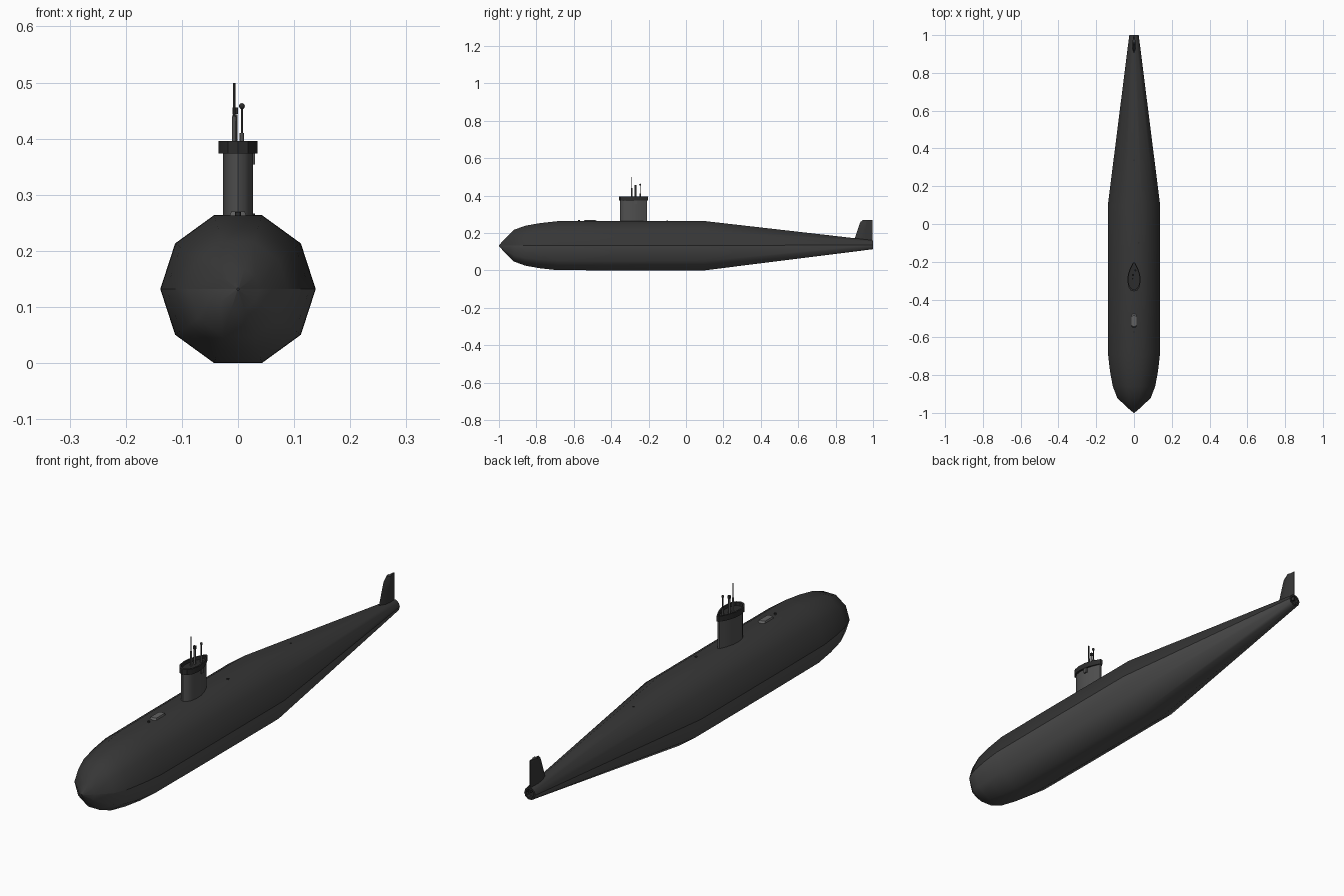
import bpy, bmesh, math
from mathutils import Vector

if "Cube" in bpy.data.objects:
    bpy.data.objects.remove(bpy.data.objects["Cube"])

CZ = 0.132


def material(name, v):
    m = bpy.data.materials.new(name)
    m.diffuse_color = (v, v, v, 1)
    m.use_nodes = True
    m.node_tree.nodes["Principled BSDF"].inputs["Base Color"].default_value = m.diffuse_color
    return m


BLACK = material("hull black", 0.037)
GREY = material("keel grey", 0.08)
DARK = material("fitting black", 0.025)
LIGHT = material("hatch grey", 0.12)


def finish(name, bm, mat, angle=None, fix=True):
    if fix:
        bmesh.ops.recalc_face_normals(bm, faces=bm.faces[:])
    me = bpy.data.meshes.new(name)
    bm.to_mesh(me)
    bm.free()
    ob = bpy.data.objects.new(name, me)
    bpy.context.collection.objects.link(ob)
    me.materials.append(mat)
    if angle:
        bpy.context.view_layer.objects.active = ob
        ob.select_set(True)
        bpy.ops.object.shade_smooth_by_angle(angle=math.radians(angle))
        ob.select_set(False)
    return ob


def loft(name, rings, mat, angle=None, closed=True, caps=True):
    """Skin a list of point rings, optionally closed and capped."""
    bm = bmesh.new()
    rows = [[bm.verts.new(p) for p in r] for r in rings]
    n = len(rings[0])
    for a, b in zip(rows, rows[1:]):
        for i in range(n if closed else n - 1):
            j = (i + 1) % n
            bm.faces.new((a[i], a[j], b[j], b[i]))
    if caps:
        bm.faces.new(rows[0])
        bm.faces.new(rows[-1])
    return finish(name, bm, mat, angle, fix=closed)


# Hull: ten-sided section, upper and lower halves in separate colours
PROFILE = [(-1.0, 0.002), (-0.97, 0.038), (-0.92, 0.089), (-0.86, 0.112),
           (-0.78, 0.127), (-0.69, 0.1375), (-0.4, 0.1385), (0.1, 0.1385), (1.0, 0.025)]


def arc(y, r, start):
    z = CZ + 0.005 * max(0, (y - 0.1) / 0.9)
    return [(r * math.cos(start + i * math.pi / 5), y, z + r * math.sin(start + i * math.pi / 5))
            for i in range(6)]


for name, start, mat in (("hull_upper", 0, BLACK), ("hull_lower", math.pi, GREY)):
    half = loft(name, [arc(y, r, start) for y, r in PROFILE], mat, 75, closed=False, caps=False)
    # make the open shell face outward
    p = half.data.polygons[len(half.data.polygons) // 2]
    if p.normal.dot(p.center - Vector((0, p.center.y, CZ))) < 0:
        half.data.flip_normals()


# Recessed tail tube
def circle(y, r):
    return [(r * math.cos(i * math.pi / 5), y, CZ + 0.005 + r * math.sin(i * math.pi / 5))
            for i in range(10)]


loft("tail_tube", [circle(0.98, 0.018), circle(0.985, 0.024), circle(1.0, 0.025),
                   circle(1.0, 0.018), circle(0.985, 0.017)], DARK, 30)


# Sail: rounded front, pointed trailing edge
def foil(w, y0, y1, z):
    shape = [(0, 0), (0.5, 0.04), (0.85, 0.16), (1, 0.36), (0.93, 0.58), (0.6, 0.8), (0.14, 1)]
    right = [(w * x, y0 + (y1 - y0) * t, z) for x, t in shape]
    return right + [(-x, y, zz) for x, y, zz in reversed(right[1:])]


loft("sail", [foil(0.0265, -0.352, -0.208, 0.25), foil(0.0265, -0.352, -0.208, 0.376)], GREY, 40)
loft("sail_cap", [foil(0.035, -0.357, -0.203, 0.374), foil(0.035, -0.357, -0.203, 0.396),
                  foil(0.029, -0.347, -0.212, 0.396), foil(0.029, -0.347, -0.212, 0.383)], DARK, 30)


def box(name, c, s, mat):
    bm = bmesh.new()
    bmesh.ops.create_cube(bm, size=1)
    for v in bm.verts:
        v.co = Vector([c[i] + v.co[i] * s[i] for i in range(3)])
    return finish(name, bm, mat)


box("sail_side_lamp", (0.026, -0.27, 0.364), (0.009, 0.014, 0.02), GREY)


# Masts and periscopes
def post(name, x, y, z0, z1, r, mat):
    bm = bmesh.new()
    bmesh.ops.create_cone(bm, cap_ends=True, segments=8, radius1=r, radius2=r, depth=z1 - z0)
    bmesh.ops.translate(bm, vec=(x, y, (z0 + z1) / 2), verts=bm.verts)
    return finish(name, bm, mat, 50)


post("tall_mast", -0.007, -0.29, 0.38, 0.499, 0.0022, DARK)
post("tall_mast_sleeve", -0.007, -0.29, 0.38, 0.44, 0.004, GREY)
post("ball_mast", 0.007, -0.245, 0.38, 0.456, 0.002, DARK)
post("ball_mast_sleeve", 0.007, -0.245, 0.38, 0.41, 0.004, GREY)
post("periscope", -0.005, -0.27, 0.38, 0.443, 0.0045, GREY)
box("periscope_head", (-0.005, -0.27, 0.45), (0.01, 0.009, 0.012), DARK)
bm = bmesh.new()
bmesh.ops.create_uvsphere(bm, u_segments=10, v_segments=6, radius=0.0055)
bmesh.ops.translate(bm, vec=(0.007, -0.245, 0.458), verts=bm.verts)
finish("mast_ball", bm, DARK, 60)


# Deck fairing in front of the sail and small deck fittings
def deck(w, y0, y1, z):
    c = 0.4 * w
    return [(-c, y0, z), (c, y0, z), (w, y0 + c, z), (w, y1 - c, z),
            (c, y1, z), (-c, y1, z), (-w, y1 - c, z), (-w, y0 + c, z)]


loft("deck_hatch", [deck(0.016, -0.552, -0.47, 0.258), deck(0.012, -0.542, -0.485, 0.27)], LIGHT, 30)
post("front_bollard", 0.0, -0.572, 0.258, 0.269, 0.005, DARK)
post("mid_fitting", 0.025, -0.1, 0.258, 0.267, 0.005, DARK)
post("rear_fitting", 0.0, 0.337, 0.215, 0.238, 0.004, DARK)

# Tail fin
SIDE = [(0.897, 0.15), (0.922, 0.225), (0.936, 0.262), (0.95, 0.269), (0.997, 0.271), (0.997, 0.15)]


def fin_ring(z, y0):
    return [(0, y0, z), (0.009, y0 + 0.03, z), (0.009, 0.96, z), (0.002, 0.998, z),
            (-0.002, 0.998, z), (-0.009, 0.96, z), (-0.009, y0 + 0.03, z)]


loft("tail_fin", [fin_ring(0.14, 0.892), fin_ring(0.225, 0.92), fin_ring(0.258, 0.932),
                  [(x * 0.8, y, z) for x, y, z in fin_ring(0.27, 0.945)]], BLACK, 35)
